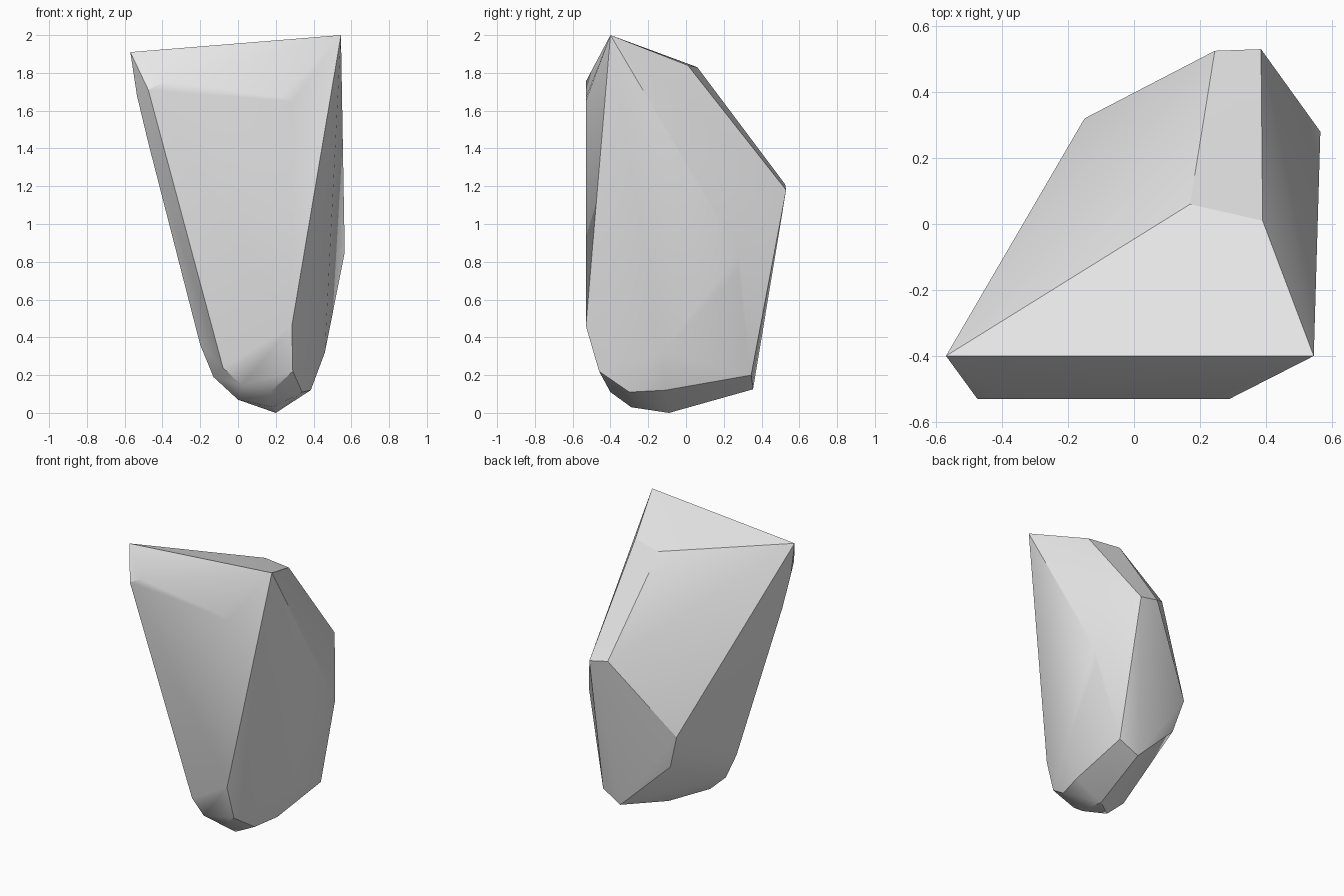
import bpy
import bmesh
import math
from mathutils import Vector

default_cube = bpy.data.objects.get("Cube")
if default_cube:
    bpy.data.objects.remove(default_cube, do_unlink=True)

# Corner points of the boulder, grouped by region, in hundredths of a unit
CORNERS = {
    "crown": [(-57, -40, 191), (54.5, -40, 200), (39, 1, 184), (17, 6, 183)],
    "front_facet": [(-47.5, -53, 171), (-39, -53, 175.5), (23, -53, 167),
                    (29, -53, 165), (28.5, -53, 46)],
    "left_flank": [(56.5, 28, 85), (54.5, 28, 75), (46, -13, 32)],
    "right_flank": [(-53.5, -41, 168), (-47.5, -40, 143), (-20, -28, 36)],
    "back_ridge": [(24.5, 52.5, 121), (38.5, 53, 118), (-15, 32, 70),
                   (-8, 29, 46), (40.7, 34.5, 20), (26.6, 35.5, 12.5)],
    "foot": [(-13, -26, 19), (-8, -40, 24), (2, -41, 14.5), (0, -27, 7),
             (17, -40, 11), (18.5, -29, 3), (20, -9, 0), (38.5, -11, 12),
             (34, -30, 11), (29, -46, 22)],
}


def make_material(name, colour):
    """One flat material, the same in the viewport and in a render."""
    material = bpy.data.materials.new(name)
    material.use_nodes = True
    material.diffuse_color = colour
    for node in material.node_tree.nodes:
        if node.type == "BSDF_PRINCIPLED":
            node.inputs["Base Color"].default_value = colour
    return material


def make_hull(name, regions, material):
    """Wrap a tight convex skin around all the corner points."""
    bm = bmesh.new()
    for points in regions.values():
        for point in points:
            bm.verts.new(Vector(point) / 100)
    result = bmesh.ops.convex_hull(bm, input=list(bm.verts))

    # Drop any point that ended up inside the skin
    inside = {item for item in result["geom_interior"] + result["geom_unused"]
              if isinstance(item, bmesh.types.BMVert)}
    bmesh.ops.delete(bm, geom=list(inside), context="VERTS")
    loose = [vert for vert in bm.verts if not vert.link_faces]
    bmesh.ops.delete(bm, geom=loose, context="VERTS")
    bmesh.ops.recalc_face_normals(bm, faces=list(bm.faces))

    mesh = bpy.data.meshes.new(name)
    bm.to_mesh(mesh)
    bm.free()
    mesh.materials.append(material)
    obj = bpy.data.objects.new(name, mesh)
    bpy.context.collection.objects.link(obj)
    return obj


# Boulder, worn soft on shallow edges and crisp on steep ones
stone_grey = make_material("stone grey", (0.8, 0.8, 0.8, 1))
boulder = make_hull("boulder", CORNERS, stone_grey)
bpy.ops.object.select_all(action="DESELECT")
boulder.select_set(True)
bpy.context.view_layer.objects.active = boulder
bpy.ops.object.shade_smooth_by_angle(angle=math.radians(30))
